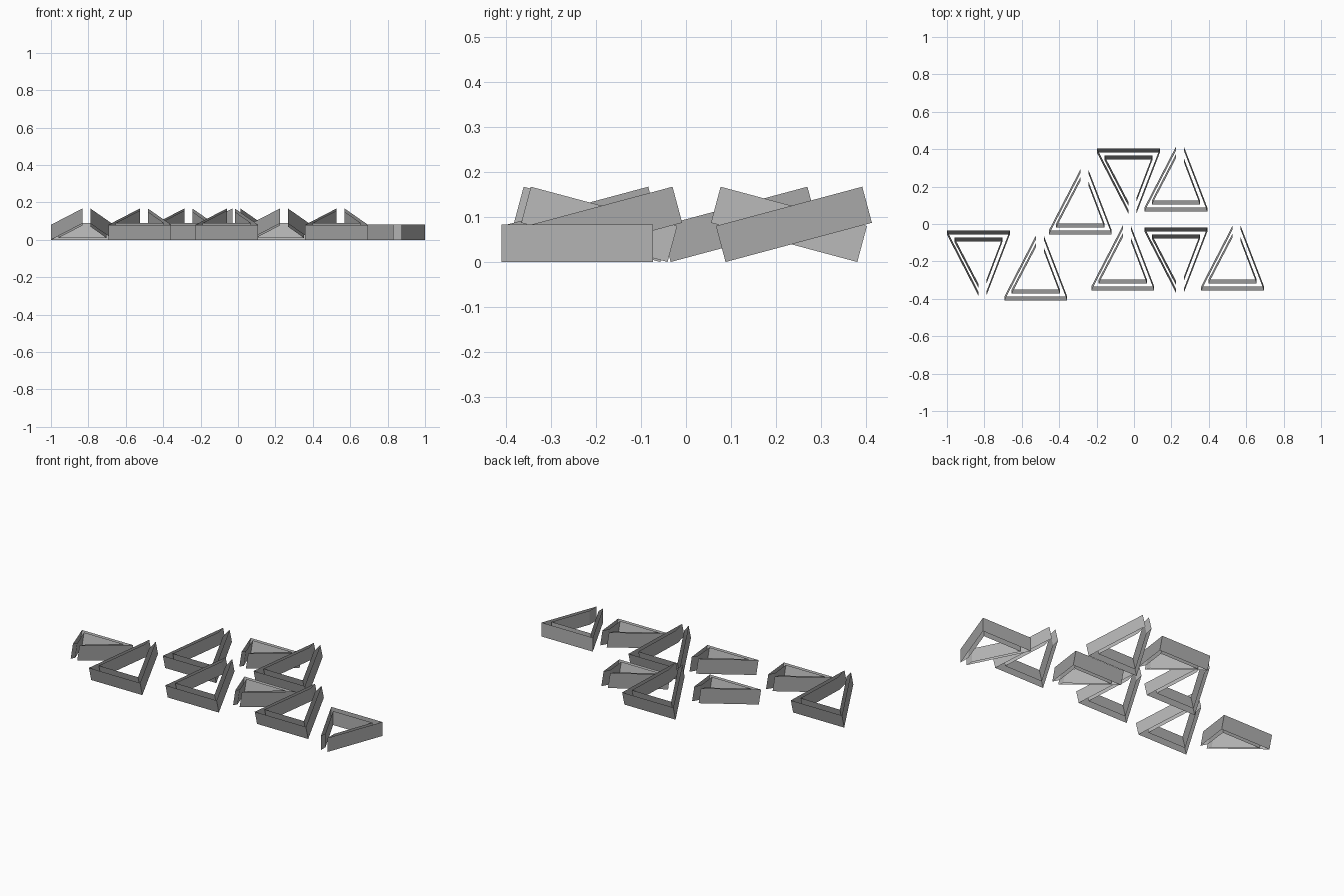
import bpy, bmesh, math
from mathutils import Matrix

if "Cube" in bpy.data.objects:
    bpy.data.objects.remove(bpy.data.objects["Cube"])

grey = bpy.data.materials.new("mid_grey")
grey.diffuse_color = (0.45, 0.45, 0.45, 1)
grey.use_nodes = True
grey.node_tree.nodes["Principled BSDF"].inputs["Base Color"].default_value = grey.diffuse_color

HEIGHT = 0.083
TILT = math.radians(15)
# Outline of a triangular band with a slot at its apex (base on y = 0)
OUTLINE = [(-0.168, 0), (0.168, 0), (0.043, 0.337), (0.043, 0.272),
           (0.129, 0.038), (-0.129, 0.038), (0, 0.294), (0, 0.337)]


def triangle_frame(name, x, y, tilt, flip):
    """Open-topped wall band; flip points the apex to the front."""
    bm = bmesh.new()
    low = [bm.verts.new((px, py, 0)) for px, py in OUTLINE]
    high = [bm.verts.new((px, py, HEIGHT)) for px, py in OUTLINE]
    n = len(OUTLINE)
    for i in range(n):
        j = (i + 1) % n
        bm.faces.new((low[i], low[j], high[j], high[i]))
    bm.transform(Matrix.Rotation(tilt, 4, 'X'))
    if flip:
        bm.transform(Matrix.Scale(-1, 4, (0, 1, 0)))
        bmesh.ops.reverse_faces(bm, faces=bm.faces[:])
    mesh = bpy.data.meshes.new(name)
    bm.to_mesh(mesh)
    bm.free()
    mesh.materials.append(grey)
    obj = bpy.data.objects.new(name, mesh)
    obj.location = (x, y, 0)
    bpy.context.collection.objects.link(obj)


# Frames whose apex rises toward the back
for i, (x, y) in enumerate([(-0.525, -0.388), (-0.287, -0.034), (0.224, 0.088),
                            (-0.06, -0.334), (0.527, -0.334)]):
    triangle_frame(f"back_pointing_frame_{i + 1}", x, y, TILT, False)

# Frames whose apex rises toward the front
for i, (x, y) in enumerate([(-0.832, -0.057), (-0.03, 0.381), (0.224, -0.041)]):
    triangle_frame(f"front_pointing_frame_{i + 1}", x, y, TILT, True)

# Single frame lying flat
triangle_frame("flat_frame", 0.832, -0.073, 0, True)
